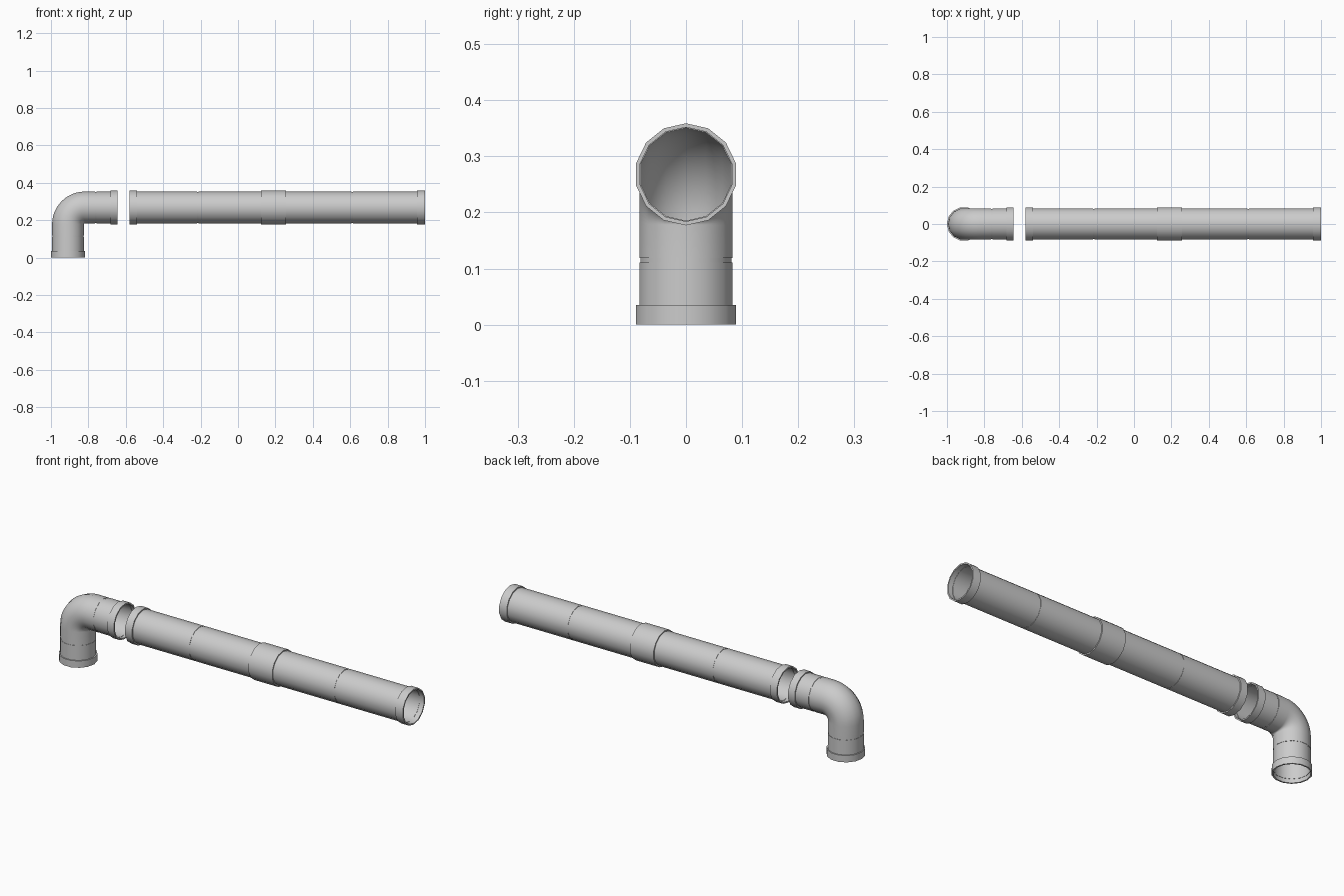
import bpy, bmesh, math
from mathutils import Vector

if "Cube" in bpy.data.objects:
    bpy.data.objects.remove(bpy.data.objects["Cube"])

SIDES = 14
AXIS_Z = 0.268      # height of the horizontal run
DROP_X = -0.909     # x of the vertical drop
BEND_R = 0.09       # centreline radius of the elbow
PIPE, BORE, COLLAR, GROOVE = 0.085, 0.0825, 0.091, 0.0835


def sweep(name, stations, closed=True):
    """Loft rings (centre, tangent, radius); the last ring joins the first."""
    bm = bmesh.new()
    rings = []
    side = Vector((0, 1, 0))
    for centre, tangent, radius in stations:
        up = Vector(tangent).cross(side)
        rings.append([bm.verts.new(Vector(centre) + radius * (up * math.cos(a) + side * math.sin(a)))
                      for a in (2 * math.pi * i / SIDES for i in range(SIDES))])
    for k in range(len(rings)):
        r0, r1 = rings[k], rings[(k + 1) % len(rings)]
        for i in range(SIDES):
            j = (i + 1) % SIDES
            bm.faces.new((r0[i], r0[j], r1[j], r1[i]))
    bmesh.ops.recalc_face_normals(bm, faces=bm.faces)
    mesh = bpy.data.meshes.new(name)
    bm.to_mesh(mesh)
    bm.free()
    obj = bpy.data.objects.new(name, mesh)
    bpy.context.collection.objects.link(obj)
    bpy.ops.object.select_all(action='DESELECT')
    obj.select_set(True)
    bpy.context.view_layer.objects.active = obj
    bpy.ops.object.shade_smooth_by_angle(angle=math.radians(35))
    return obj


def along_x(x, r):
    return ((x, 0, AXIS_Z), (1, 0, 0), r)


def along_z(z, r):
    return ((DROP_X, 0, z), (0, 0, 1), r)


def collar(name, place, a, b):
    sweep(name, [place(a, COLLAR), place(b, COLLAR), place(b, PIPE - 0.001), place(a, PIPE - 0.001)])


def groove(place, p, w=0.004):
    return [place(p - w, PIPE), place(p - w, GROOVE), place(p + w, GROOVE), place(p + w, PIPE)]


# straight pipes, each with a shallow joint groove
for name, a, b, g in (("left_pipe", -0.56, 0.19, -0.215), ("right_pipe", 0.19, 0.975, 0.61)):
    sweep(name, [along_x(a, PIPE)] + groove(along_x, g)
          + [along_x(b, PIPE), along_x(b, BORE), along_x(a, BORE)])

# elbow with short straight legs
bend = []
for i in range(13):
    t = math.pi / 2 * i / 12
    bend.append(((DROP_X + BEND_R * (1 - math.cos(t)), 0, AXIS_Z - BEND_R + BEND_R * math.sin(t)),
                 (math.sin(t), 0, math.cos(t))))
outer = ([along_z(0.02, PIPE)] + groove(along_z, 0.115) + [(c, d, PIPE) for c, d in bend]
         + groove(along_x, -0.76) + [along_x(-0.66, PIPE)])
inner = [along_x(-0.66, BORE)] + [(c, d, BORE) for c, d in reversed(bend)] + [along_z(0.02, BORE)]
sweep("elbow", outer + inner)

# collars
collar("elbow_bottom_collar", along_z, 0.0, 0.035)
collar("elbow_side_collar", along_x, -0.681, -0.643)
collar("left_end_collar", along_x, -0.58, -0.54)
collar("middle_coupling", along_x, 0.122, 0.257)
collar("right_end_collar", along_x, 0.957, 1.0)
